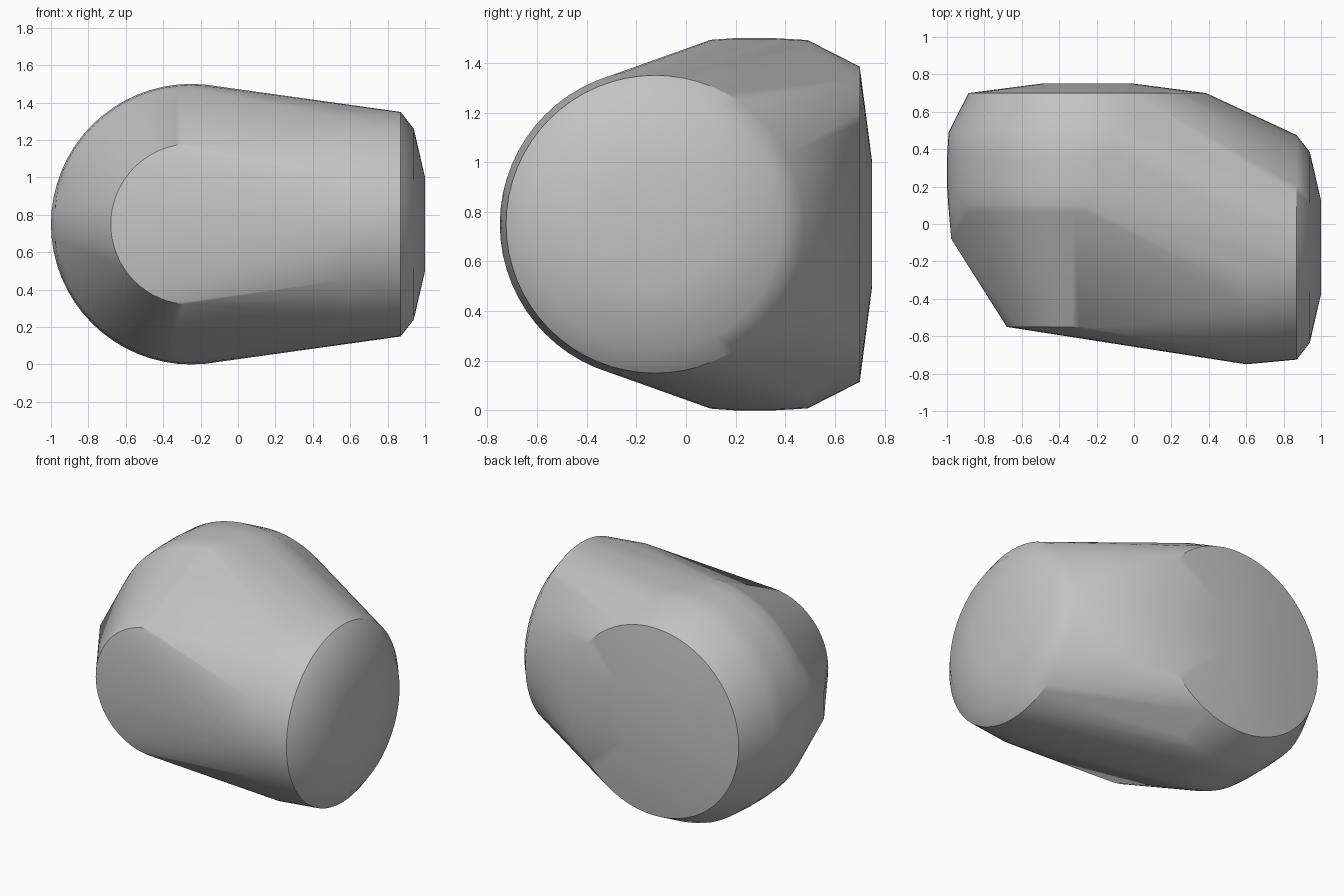
import bpy, bmesh, math
from mathutils import Vector

cube = bpy.data.objects.get("Cube")
if cube:
    bpy.data.objects.remove(cube, do_unlink=True)

# One plain grey finish
grey = bpy.data.materials.new("plain_grey")
grey.use_nodes = True
colour = (0.55, 0.55, 0.55, 1)
grey.diffuse_color = colour
grey.node_tree.nodes["Principled BSDF"].inputs["Base Color"].default_value = colour

MID_Z = 0.75
SEGMENTS = 64
bm = bmesh.new()


def ring(axis, position, radius, centre):
    """Circle of points around the x or y axis."""
    for i in range(SEGMENTS):
        a = 2 * math.pi * i / SEGMENTS
        across, z = centre + radius * math.cos(a), MID_Z + radius * math.sin(a)
        bm.verts.new((position, across, z) if axis == "x" else (across, position, z))


# Large drum: flat front disc, round wall, shallow back dome
for y, r in ((-0.55, 0.43), (0.06, 0.728), (0.1, 0.743), (0.2, 0.75),
             (0.35, 0.75), (0.49, 0.742), (0.7, 0.635), (0.75, 0.25)):
    ring("y", y, r, -0.25)

# Side drum with a domed end
for x, r in ((0.6, 0.625), (0.87, 0.6), (0.94, 0.51), (1.0, 0.25)):
    ring("x", x, r, -0.125)

# Small corner on the far side
for dz in (-0.085, 0.085):
    bm.verts.new((-0.977, -0.08, MID_Z + dz))

# Stretch one taut skin over both drums
result = bmesh.ops.convex_hull(bm, input=bm.verts[:])
bmesh.ops.delete(bm, geom=[v for v in bm.verts if not v.link_faces], context="VERTS")
bmesh.ops.dissolve_limit(bm, angle_limit=math.radians(0.3),
                         verts=bm.verts[:], edges=bm.edges[:])
bmesh.ops.recalc_face_normals(bm, faces=bm.faces[:])

mesh = bpy.data.meshes.new("rounded_body")
bm.to_mesh(mesh)
bm.free()
mesh.materials.append(grey)
body = bpy.data.objects.new("rounded_body", mesh)
bpy.context.collection.objects.link(body)

# Soft skin with crisp disc rims
bpy.ops.object.select_all(action="DESELECT")
body.select_set(True)
bpy.context.view_layer.objects.active = body
bpy.ops.object.shade_smooth_by_angle(angle=math.radians(30))
